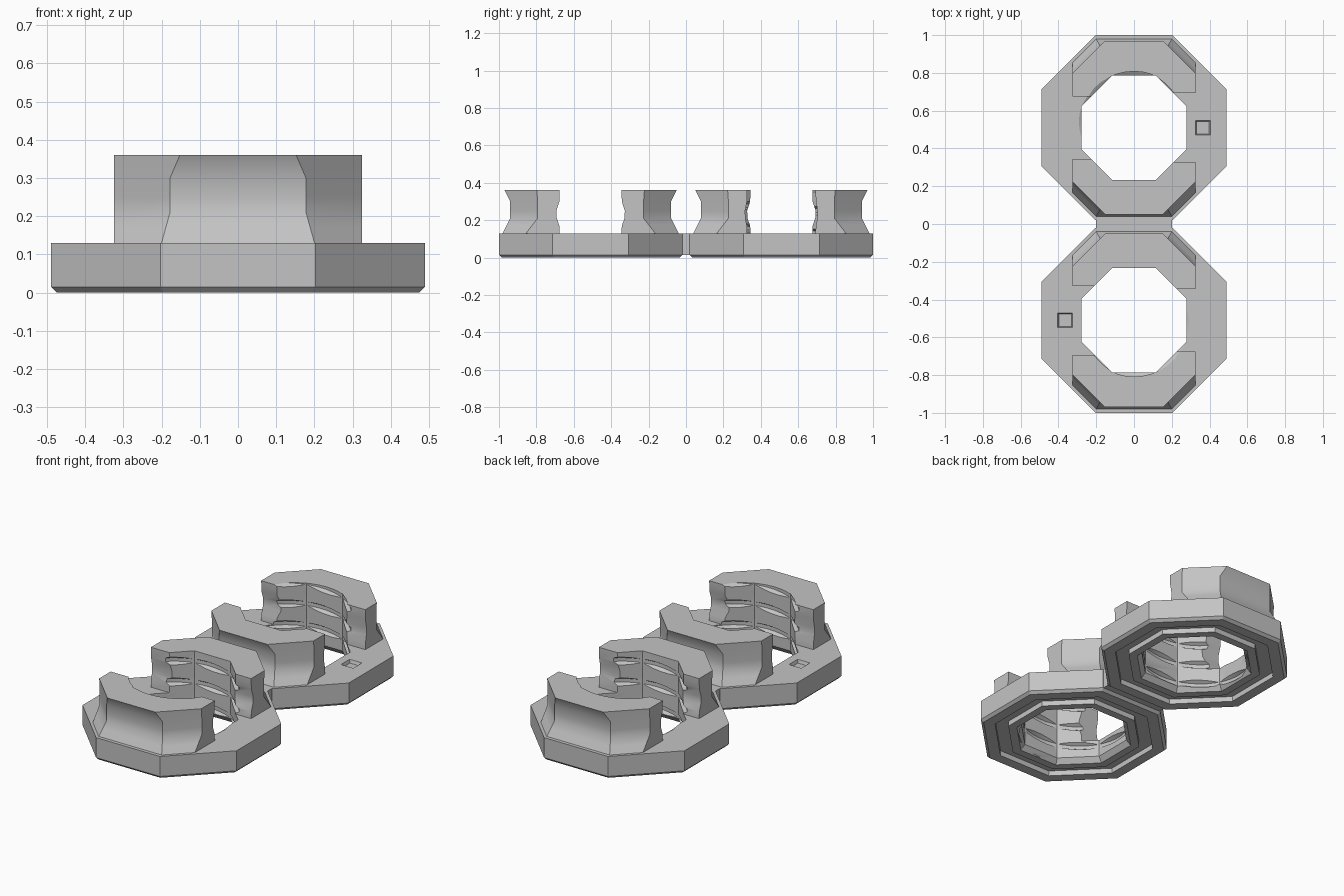
import bpy, bmesh, math
from mathutils import Matrix

if "Cube" in bpy.data.objects:
    bpy.data.objects.remove(bpy.data.objects["Cube"])

R2 = math.sqrt(2)
T8 = math.tan(math.pi / 8)
HOLE = 0.277          # apothem of the octagonal hole
CENTRE = 0.51         # distance of each ring from the middle

grey = bpy.data.materials.new("mid_grey")
grey.diffuse_color = (0.55, 0.55, 0.55, 1)
grey.use_nodes = True
grey.node_tree.nodes["Principled BSDF"].inputs["Base Color"].default_value = grey.diffuse_color


def make(name, verts, faces, smooth=False):
    """Mesh object from computed points, with consistent normals."""
    bm = bmesh.new()
    vs = [bm.verts.new(v) for v in verts]
    for f in faces:
        bm.faces.new([vs[i] for i in f])
    bmesh.ops.recalc_face_normals(bm, faces=bm.faces)
    me = bpy.data.meshes.new(name)
    bm.to_mesh(me)
    bm.free()
    me.materials.append(grey)
    ob = bpy.data.objects.new(name, me)
    bpy.context.collection.objects.link(ob)
    return ob


def loft(name, rows, closed=False):
    """Join equal rows of points; cap the ends or close the loop."""
    n, m = len(rows[0]), len(rows)
    faces = []
    for r in range(m if closed else m - 1):
        s = (r + 1) % m
        faces += [(r * n + i, r * n + (i + 1) % n, s * n + (i + 1) % n, s * n + i)
                  for i in range(n)]
    if not closed:
        faces += [tuple(range(n)), tuple(range((m - 1) * n, m * n))]
    return make(name, [p for row in rows for p in row], faces)


def octagon(a, z):
    r = a / math.cos(math.pi / 8)
    return [(r * math.cos(math.pi / 8 + k * math.pi / 4),
             r * math.sin(math.pi / 8 + k * math.pi / 4), z) for k in range(8)]


def cut(ob, cutter):
    m = ob.modifiers.new("cut", 'BOOLEAN')
    m.operation, m.solver, m.object = 'DIFFERENCE', 'EXACT', cutter
    bpy.context.view_layer.objects.active = ob
    bpy.ops.object.modifier_apply(modifier=m.name)


# helical thread cutter
PITCH, STEPS, TURNS = 0.12, 40, 5
profile = [(0.20, -0.03), (0.265, -0.03), (0.298, -0.01),
           (0.298, 0.01), (0.265, 0.03), (0.20, 0.03)]
rows = []
for i in range(STEPS * TURNS + 1):
    t = i / STEPS
    a = math.pi / 2 + t * 2 * math.pi
    z = 0.355 - 4 * PITCH + t * PITCH
    rows.append([(r * math.cos(a), r * math.sin(a), z + dz) for r, dz in profile])
thread = loft("thread_cutter", rows)

# tapered square pocket cutter
pocket = loft("pocket_cutter", [
    [(0.365 + sx * h, sy * h, z) for sx, sy in ((-1, -1), (1, -1), (1, 1), (-1, 1))]
    for h, z in ((0.033, 0.112), (0.041, 0.135))])

# octagonal base ring with chamfer and underside groove
section = [(0.475, 0), (0.49, 0.015), (0.49, 0.13), (HOLE, 0.13), (HOLE, 0.03),
           (0.30, 0), (0.345, 0), (0.345, 0.03), (0.415, 0.03), (0.415, 0)]
ring = loft("base_ring", [octagon(a, z) for a, z in section], closed=True)
cut(ring, pocket)

# jaw rows: height, front apothem, diagonal apothem, depth of the end scoop
JAW = [(0.13, 0.470, 0.474, 0), (0.17, 0.450, 0.452, 0.002), (0.21, 0.430, 0.430, 0.016),
       (0.25, 0.430, 0.430, 0.018), (0.30, 0.430, 0.430, 0.002), (0.36, 0.460, 0.433, 0)]


def jaw(name, side):
    rows = []
    for z, a, s, scoop in JAW:
        er, el = 0.183 + scoop * 0.6, 0.165 + scoop     # right and left ends
        h, d, k = s * R2 - a, s * R2 - 0.325, HOLE * T8
        pts = [(0.325, er), (0.325, d), (h, a), (-h, a), (-0.325, d), (-0.325, el),
               (el - HOLE * R2, el), (-k, HOLE), (k, HOLE), (HOLE * R2 - er, er)]
        rows.append([(x, y * side, z) for x, y in pts])
    return loft(name, rows)


parts = [ring, jaw("back_jaw", 1), jaw("front_jaw", -1)]
for ob in parts:
    cut(ob, thread)
    bpy.ops.object.select_all(action='DESELECT')
    ob.select_set(True)
    bpy.context.view_layer.objects.active = ob
    bpy.ops.object.shade_smooth_by_angle(angle=math.radians(30))

# second ring is the first turned half way round
for ob in parts:
    ob.data.transform(Matrix.Translation((0, CENTRE, 0)))
    twin = bpy.data.objects.new("turned_" + ob.name, ob.data.copy())
    twin.data.transform(Matrix.Rotation(math.pi, 4, 'Z'))
    bpy.context.collection.objects.link(twin)

for c in (thread, pocket):
    bpy.data.objects.remove(c)

# bridge between the rings
loft("bridge", [[(-0.2, -0.022, z), (0.2, -0.022, z), (0.2, 0.022, z), (-0.2, 0.022, z)]
                for z in (0.015, 0.13)])
